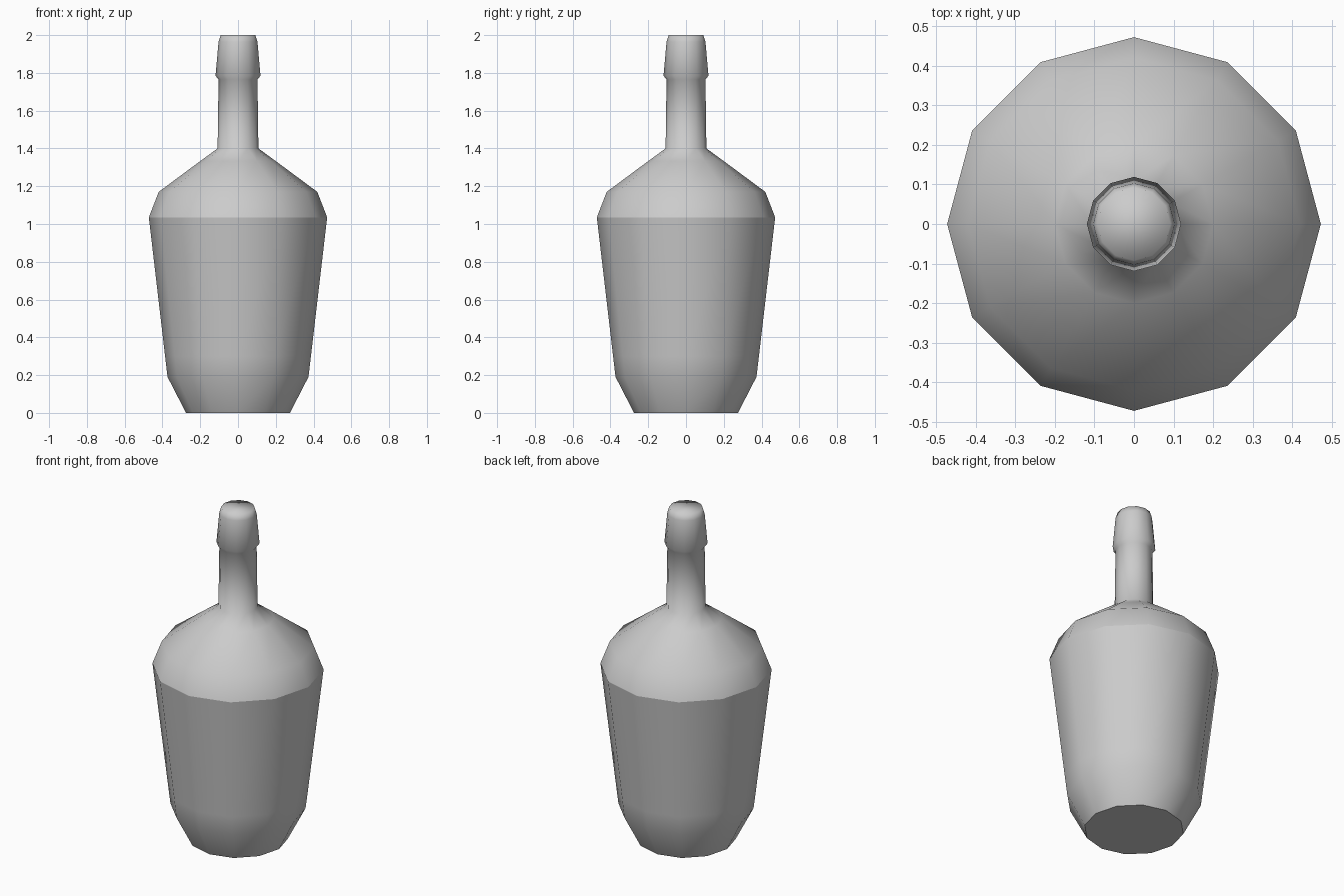
import bpy, bmesh
from math import cos, sin, pi

SIDES = 12

cube = bpy.data.objects.get("Cube")
if cube:
    bpy.data.objects.remove(cube, do_unlink=True)

# Single plain grey
grey = bpy.data.materials.new("plain_grey")
grey.use_nodes = True
colour = (0.6, 0.6, 0.6, 1)
grey.diffuse_color = colour
grey.node_tree.nodes["Principled BSDF"].inputs["Base Color"].default_value = colour


def lathe(name, profile, cap_bottom=False, cap_top=False):
    """Turn a (radius, height) profile into a smooth twelve-sided solid."""
    bm = bmesh.new()
    rings = [[bm.verts.new((r * cos(2 * pi * i / SIDES), r * sin(2 * pi * i / SIDES), z))
              for i in range(SIDES)] for r, z in profile]
    for low, high in zip(rings, rings[1:]):
        for i in range(SIDES):
            j = (i + 1) % SIDES
            bm.faces.new((low[i], low[j], high[j], high[i]))
    if cap_bottom:
        base = bm.faces.new(rings[0][::-1])
        for edge in base.edges:
            edge.smooth = False
    if cap_top:
        bm.faces.new(rings[-1])
    for face in bm.faces:
        face.smooth = True
    mesh = bpy.data.meshes.new(name)
    bm.to_mesh(mesh)
    bm.free()
    mesh.materials.append(grey)
    obj = bpy.data.objects.new(name, mesh)
    bpy.context.collection.objects.link(obj)
    return obj


# Tapered body with a narrower foot
lathe("bottle_body", [(0.275, 0), (0.373, 0.19), (0.386, 0.3), (0.472, 1.035)],
      cap_bottom=True)

# Shoulder, neck and the flared stopper; crisp seam where it meets the body
lathe("shoulder_neck_and_stopper",
      [(0.472, 1.035), (0.42, 1.17), (0.2, 1.333), (0.108, 1.4),
       (0.103, 1.765), (0.119, 1.785), (0.103, 1.965), (0.092, 2.0)],
      cap_top=True)
